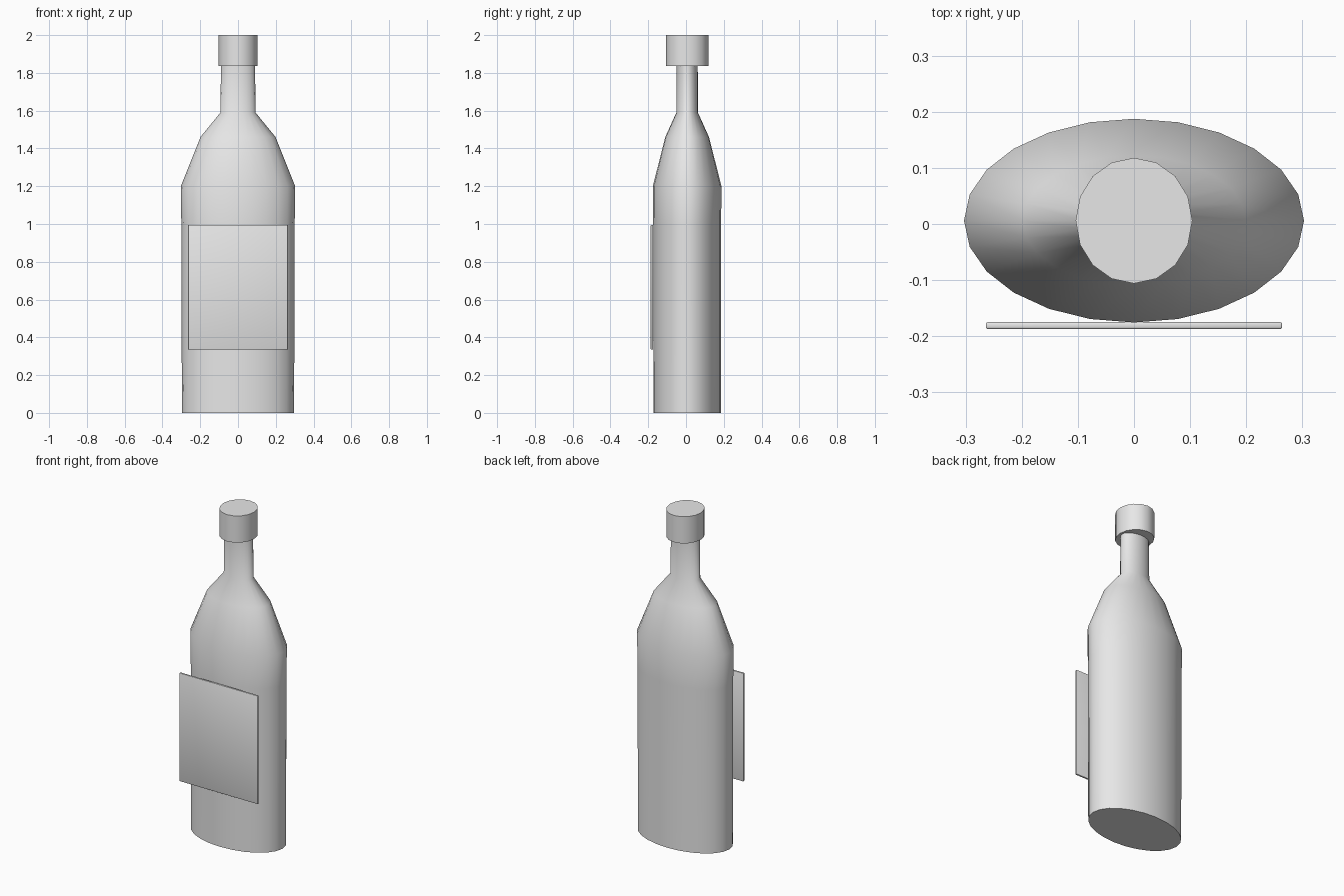
import bpy, bmesh, math

if "Cube" in bpy.data.objects:
    bpy.data.objects.remove(bpy.data.objects["Cube"])

grey = bpy.data.materials.new("plain grey")
grey.diffuse_color = (0.8, 0.8, 0.8, 1)
grey.use_nodes = True
grey.node_tree.nodes["Principled BSDF"].inputs["Base Color"].default_value = grey.diffuse_color
CY = 0.006  # bottle axis sits slightly behind centre


def finish(name, bm, smooth=True):
    bmesh.ops.recalc_face_normals(bm, faces=bm.faces)
    me = bpy.data.meshes.new(name)
    bm.to_mesh(me)
    bm.free()
    me.materials.append(grey)
    ob = bpy.data.objects.new(name, me)
    bpy.context.collection.objects.link(ob)
    if smooth:
        bpy.ops.object.select_all(action='DESELECT')
        ob.select_set(True)
        bpy.context.view_layer.objects.active = ob
        bpy.ops.object.shade_smooth_by_angle(angle=math.radians(50))
    return ob


def loft(name, profile, sides):
    """Stack of elliptical rings (z, rx, ry), closed at both ends."""
    bm = bmesh.new()
    rings = []
    for z, rx, ry in profile:
        angles = [2 * math.pi * i / sides for i in range(sides)]
        rings.append([bm.verts.new((rx * math.cos(a), CY + ry * math.sin(a), z))
                      for a in angles])
    for a, b in zip(rings, rings[1:]):
        for i in range(sides):
            j = (i + 1) % sides
            bm.faces.new((a[i], a[j], b[j], b[i]))
    bm.faces.new(rings[0])
    bm.faces.new(rings[-1])
    return finish(name, bm)


# Flattened body, shoulder and neck
loft("bottle_body", [(0, 0.297, 0.179), (1.0, 0.300, 0.180), (1.2, 0.303, 0.1815),
                     (1.46, 0.199, 0.116), (1.59, 0.093, 0.057),
                     (1.86, 0.090, 0.056)], 24)

# Cap
loft("cap", [(1.837, 0.104, 0.112), (2.0, 0.104, 0.112)], 16)

# Flat label plate on the front
bm = bmesh.new()
bmesh.ops.create_cube(bm, size=1)
for v in bm.verts:
    v.co = (v.co.x * 0.528, v.co.y * 0.012 - 0.181, v.co.z * 0.66 + 0.665)
bmesh.ops.bevel(bm, geom=bm.edges[:], offset=0.003, segments=2,
                profile=0.5, affect='EDGES')
finish("label", bm)
